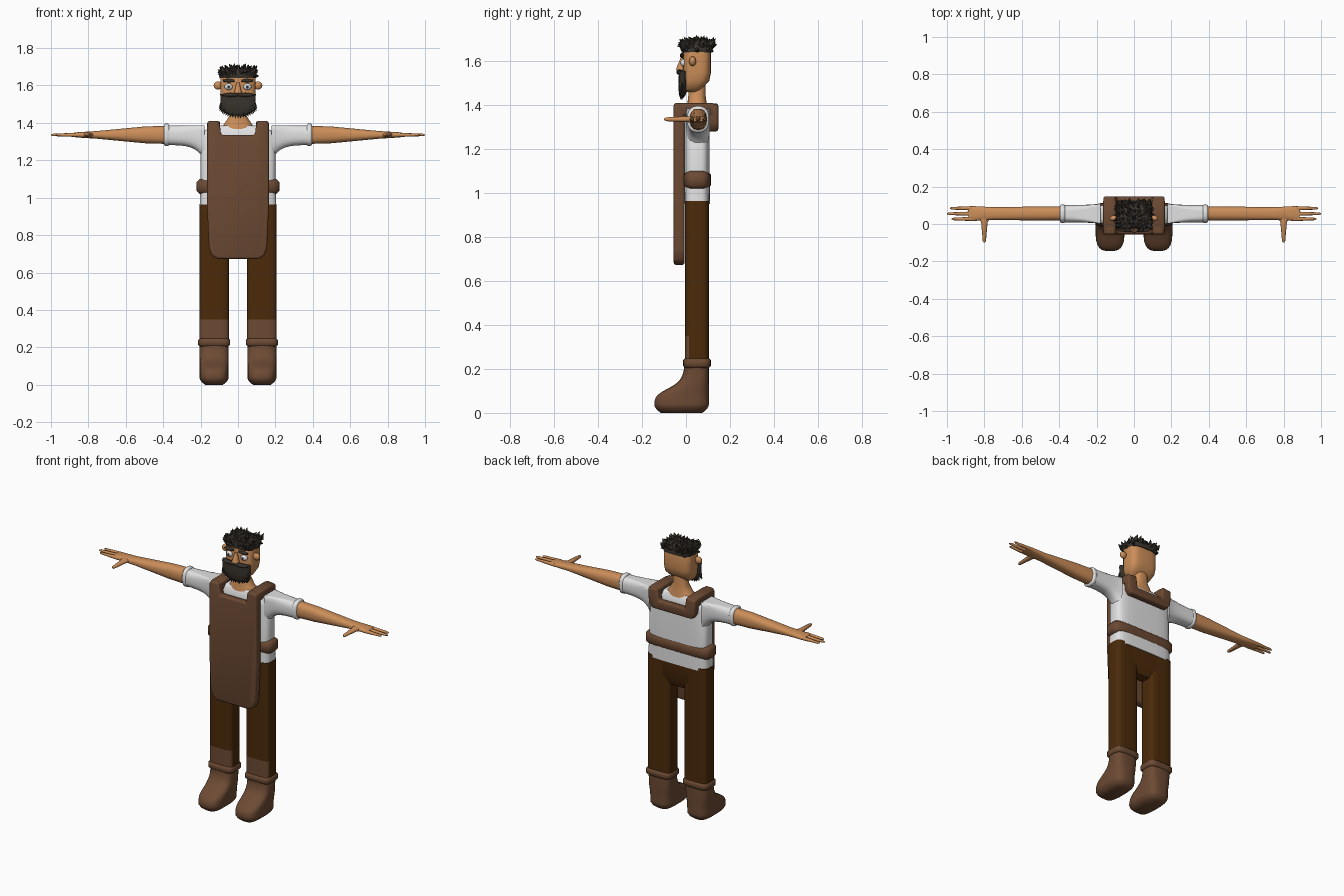
import bpy, bmesh, math, random
from mathutils import Vector

random.seed(4)
cube = bpy.data.objects.get("Cube")
if cube:
    bpy.data.objects.remove(cube)


def material(name, red, green, blue):
    mat = bpy.data.materials.new(name)
    mat.use_nodes = True
    color = (red, green, blue, 1)
    mat.diffuse_color = color
    mat.node_tree.nodes["Principled BSDF"].inputs["Base Color"].default_value = color
    return mat


skin = material("skin", .6, .27, .1)
cloth = material("white cloth", .76, .76, .77)
leather = material("brown leather", .15, .068, .033)
trouser = material("dark brown trousers", .07, .023, .003)
hair = material("black hair", .04, .033, .025)
eye_white = material("eye white", .75, .75, .75)
iris = material("iris", .03, .04, .05)


def finish(name, bm, mat, mirror=False, smooth_angle=50):
    """Turn a bmesh into a shaded object, optionally mirrored left to right."""
    bmesh.ops.recalc_face_normals(bm, faces=bm.faces)
    mesh = bpy.data.meshes.new(name)
    bm.to_mesh(mesh)
    bm.free()
    obj = bpy.data.objects.new(name, mesh)
    bpy.context.collection.objects.link(obj)
    mesh.materials.append(mat)
    bpy.ops.object.select_all(action="DESELECT")
    obj.select_set(True)
    bpy.context.view_layer.objects.active = obj
    bpy.ops.object.shade_smooth_by_angle(angle=math.radians(smooth_angle))
    if mirror:
        obj.modifiers.new("mirror", "MIRROR")
    return obj


def rounded(angle, power):
    """Point on a unit rounded square; a lower power is boxier."""
    c, s = math.cos(angle), math.sin(angle)
    return math.copysign(abs(c) ** power, c), math.copysign(abs(s) ** power, s)


def loft(name, axis, center, rings, mat, mirror=False, power=.55, sides=24):
    """Skin rounded rings along an axis. The center and the half sizes run across it:
    z, y along x; x, z along y; x, y along z. A ring is position, half sizes, shift."""
    order = {"x": (2, 1, 0), "y": (0, 2, 1), "z": (0, 1, 2)}[axis]
    bm = bmesh.new()
    loops = []
    for position, half_a, half_b, *shift in rings:
        loop = []
        for i in range(sides):
            a, b = rounded(math.tau * (i + .5) / sides, power)
            point = (center[0] + a * half_a, center[1] + b * half_b + sum(shift), position)
            loop.append(bm.verts.new([point[k] for k in order]))
        loops.append(loop)
    for low, high in zip(loops, loops[1:]):
        for i in range(sides):
            j = (i + 1) % sides
            bm.faces.new((low[i], low[j], high[j], high[i]))
    bm.faces.new(loops[0])
    bm.faces.new(loops[-1])
    return finish(name, bm, mat, mirror)


def band(name, axis, center, half_a, half_b, start, end, mat, mirror=False, power=.45):
    """A short sleeve with softened rims."""
    rim = (end - start) / 5
    rings = [(position, half_a + grow, half_b + grow) for position, grow in
             ((start, -rim), (start + rim, 0), (end - rim, 0), (end, -rim))]
    return loft(name, axis, center, rings, mat, mirror, power)


def plate(name, half_outline, front, back, mat):
    """Extrude a left-right symmetric (x, z) outline in depth and round its edges."""
    outline = half_outline + [(-x, z) for x, z in reversed(half_outline)]
    bm = bmesh.new()
    face = bm.faces.new([bm.verts.new((x, front, z)) for x, z in outline])
    geom = bmesh.ops.extrude_face_region(bm, geom=[face])["geom"]
    moved = [item for item in geom if isinstance(item, bmesh.types.BMVert)]
    bmesh.ops.translate(bm, verts=moved, vec=(0, back - front, 0))
    bmesh.ops.bevel(bm, geom=bm.edges[:], offset=.012, segments=3, affect="EDGES", profile=.5)
    return finish(name, bm, mat)


def ball_pair(name, center, size, mat):
    """A mirrored pair of ellipsoids."""
    bm = bmesh.new()
    bmesh.ops.create_uvsphere(bm, u_segments=16, v_segments=10, radius=1)
    bmesh.ops.scale(bm, verts=bm.verts, vec=size)
    bmesh.ops.translate(bm, verts=bm.verts, vec=center)
    return finish(name, bm, mat, True)


def spikes(name, tufts, radius, mat):
    """Five-sided tufts, each given as base point and tip offset."""
    bm = bmesh.new()
    for base, tip in tufts:
        turn = Vector((0, 0, 1)).rotation_difference(tip).to_matrix().to_4x4()
        cone = bmesh.ops.create_cone(bm, cap_ends=True, segments=5, radius1=radius,
                                     radius2=0, depth=tip.length)["verts"]
        bmesh.ops.transform(bm, matrix=turn, verts=cone)
        bmesh.ops.translate(bm, verts=cone, vec=base + tip / 2)
    return finish(name, bm, mat, smooth_angle=20)


# Boots: the toe reach falls off with height, and the sole edge is rounded
boot_rings = []
for step in range(25):
    height = step / 100
    reach = .14 / (1 + (height / .115) ** 6)
    inset = .03 * max(0, 1 - height / .04) ** 2
    boot_rings.append((height, .078 - inset, .055 + reach / 2 - inset, -reach / 2))
loft("boots", "z", (.128, .05), boot_rings, leather, True, .62)
band("boot_cuffs", "z", (.128, .05), .086, .063, .205, .248, leather, True)

# Trousers, with leather shin panels on the front of the legs
legs = loft("trouser_legs", "z", (.127, .05),
            [(height, .08, .055) for height in (.22, .35, .6, .965)], trouser, True, .45)
legs.data.materials.append(leather)
for poly in legs.data.polygons:
    if poly.center.z < .35 and poly.normal.y < -.3:
        poly.material_index = 1
loft("trouser_seat", "z", (0, .05), [(.8, .07, .03), (.85, .13, .055), (.965, .13, .055)],
     trouser, power=.3)

# Shirt body, sleeves curving into the armpits, and sleeve hems
loft("shirt_body", "z", (0, .05), [(.95, .206, .06), (1.1, .2, .058), (1.32, .2, .058),
     (1.36, .18, .055), (1.385, .1, .04)], cloth, power=.45)
sleeve_rings = []
for step in range(11):
    armpit = .085 * math.exp(-step / 2)
    sleeve_rings.append((.18 + step / 50, .053 + armpit, .047 + armpit / 10))
loft("shirt_sleeves", "x", (1.335, .055), [], cloth) if not sleeve_rings else None
sleeves = loft("shirt_sleeves", "x", (1.335, .055), sleeve_rings, cloth, True, .75)
for vert in sleeves.data.vertices:
    vert.co.z = min(vert.co.z, 1.385)
band("sleeve_hems", "x", (1.336, .055), .06, .05, .368, .395, cloth, True, .8)

# Arms, hands, fingers and thumbs
loft("arms", "x", (1.336, .056), [(.37, .049, .039), (.5, .045, .038), (.75, .021, .034),
     (.86, .014, .04), (.885, .01, .035)], skin, True, .8)
for name, across, tip in (("index", .027, .975), ("middle", .055, 1), ("ring", .084, .985)):
    loft(name + "_fingers", "x", (1.336, across), [(.85, .012, .012), (tip - .012, .007, .007),
         (tip, .003, .003)], skin, True, 1, 10)
loft("thumbs", "y", (.8, 1.336), [(.04, .04, .014), (.01, .018, .014), (-.09, .009, .009),
     (-.1, .003, .003)], skin, True, 1, 12)

# Apron front, shoulder straps, back yoke and waist band
plate("apron_front", [(.09, 1.335), (.1, 1.41), (.155, 1.41), (.165, 1.39), (.165, .95),
      (.155, .73), (.14, .69), (.11, .673)], -.056, -.006, leather)
loft("apron_straps", "y", (.13, 1.38), [(-.05, .03, .02), (-.03, .035, .03), (.12, .035, .03),
     (.14, .03, .02)], leather, True, .4)
plate("apron_back_yoke", [(.09, 1.335), (.1, 1.41), (.165, 1.4), (.16, 1.31), (.14, 1.28)],
      .1, .147, leather)
band("waist_band", "z", (0, .05), .222, .064, 1.02, 1.1, leather)

# Neck, head, ears and nose
loft("neck", "z", (0, .05), [(1.36, .1, .052), (1.4, .07, .045), (1.44, .045, .04),
     (1.54, .045, .04)], skin, power=.8)
loft("head", "z", (0, .05), [(1.46, .045, .025, -.025), (1.475, .075, .04, -.02),
     (1.51, .09, .06, -.004), (1.55, .095, .064), (1.64, .095, .064), (1.67, .09, .055)], skin)
ball_pair("ears", (.107, .03, 1.6), (.023, .016, .022), skin)
loft("nose", "z", (0, -.02), [(1.55, .012, .012), (1.56, .022, .026), (1.58, .016, .02),
     (1.615, .008, .005)], skin, power=.8, sides=12)

# Eyes and eyebrows
ball_pair("eyeballs", (.05, -.01, 1.593), (.022, .016, .018), eye_white)
ball_pair("irises", (.05, -.021, 1.593), (.009, .007, .009), iris)
loft("eyebrows", "x", (1.626, -.018), [(.018, .006, .006), (.05, .011, .01), (.08, .005, .005)],
     hair, True, .8, 10)

# Beard with tufted edge, and moustache
loft("beard", "z", (0, -.015), [(1.44, .04, .01), (1.46, .07, .018), (1.5, .093, .02),
     (1.555, .096, .017)], hair, power=.7)
beard_tufts = []
for step in range(23):
    side, drop = rounded(math.pi * step / 22, 1)
    base = Vector((.085 * side, random.uniform(-.026, -.01), 1.505 - .055 * drop))
    beard_tufts.append((base, Vector((.018 * side, 0, -.026))))
spikes("beard_tufts", beard_tufts, .011, hair)
loft("moustache", "x", (1.55, -.03), [(0, .007, .013), (.04, .012, .014), (.085, .005, .008)],
     hair, True, 1, 12)

# Hair cap covered in short, uneven curls
loft("hair_cap", "z", (0, .05), [(1.64, .094, .07), (1.66, .098, .073), (1.68, .09, .066),
     (1.695, .065, .045)], hair)
curls = []
for row in range(-3, 4):
    for column in range(-3, 4):
        u, v = row / 3, column / 3
        base = Vector((.08 * u, .05 + .06 * v, 1.688 - .012 * max(abs(u), abs(v))))
        lean = Vector((u + random.uniform(-.9, .9), v + random.uniform(-.9, .9), 1.8))
        curls.append((base, lean.normalized() * random.uniform(.026, .04)))
for step in range(34):
    u, v = rounded(math.tau * step / 34, .6)
    base = Vector((.086 * u, .05 + .064 * v, random.uniform(1.65, 1.68)))
    lean = Vector((u, v, random.uniform(-.3, 1.2)))
    curls.append((base, lean.normalized() * .028))
spikes("hair_curls", curls, .018, hair)
